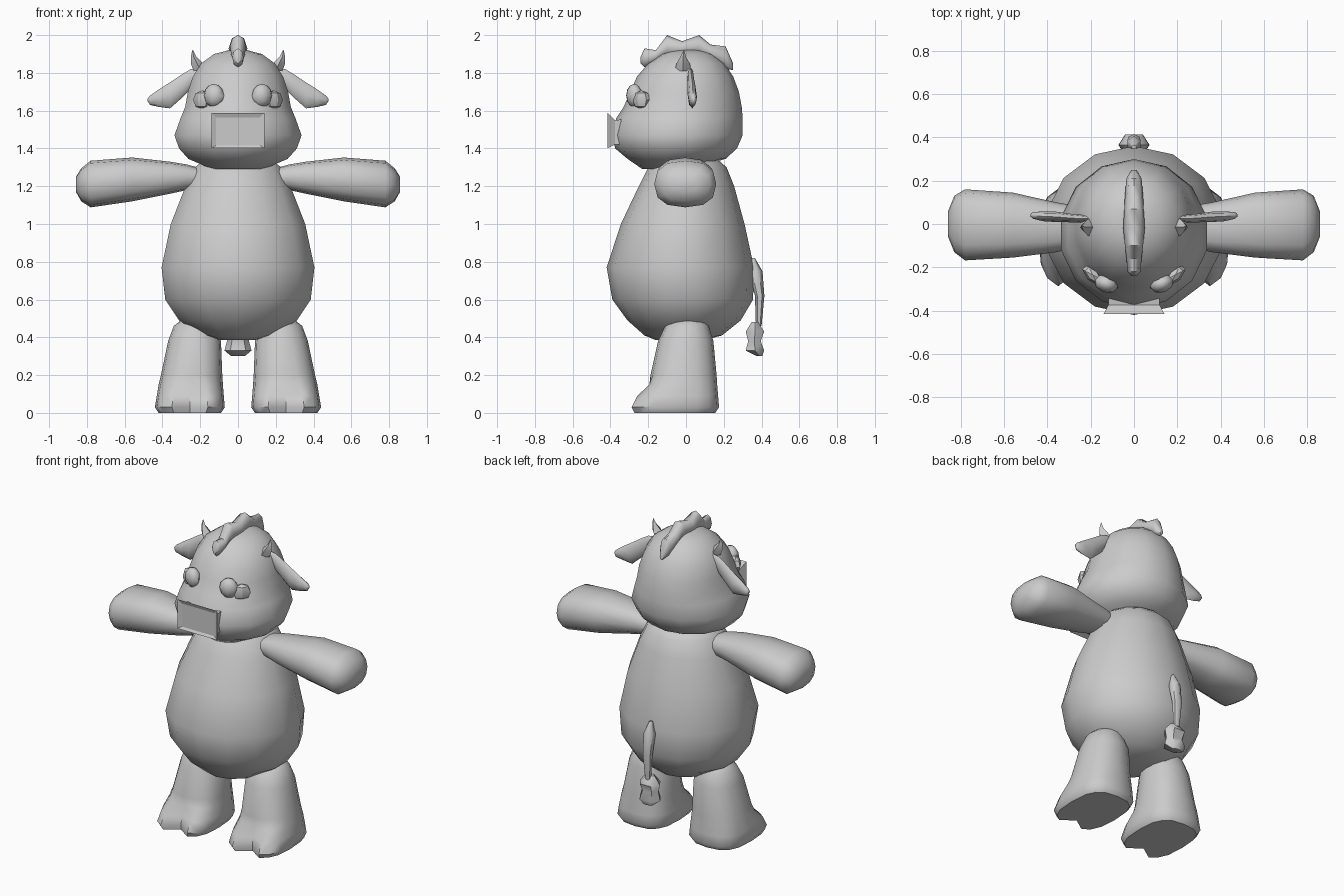
import bpy, bmesh, math
from mathutils import Vector, Matrix


def finish(name, bm, angle=50, mirror=False):
    bmesh.ops.recalc_face_normals(bm, faces=bm.faces)
    me = bpy.data.meshes.new(name)
    bm.to_mesh(me)
    bm.free()
    ob = bpy.data.objects.new(name, me)
    bpy.context.collection.objects.link(ob)
    bpy.ops.object.select_all(action='DESELECT')
    ob.select_set(True)
    bpy.context.view_layer.objects.active = ob
    bpy.ops.object.shade_smooth_by_angle(angle=math.radians(angle))
    if mirror:
        m = ob.modifiers.new("Mirror", 'MIRROR')
        m.use_mirror_merge = False
    return ob


def ring(axis, pos, a0, a1, b0, b1, n, p=2.0, phase=-90.0, notch=0.0):
    """Superellipse ring filling the bounds a0..a1, b0..b1 at pos along axis."""
    pts = []
    for i in range(n):
        t = math.radians(phase) + 2 * math.pi * i / n
        c, s = math.cos(t), math.sin(t)
        a = (a0 + a1) / 2 + (a1 - a0) / 2 * math.copysign(abs(c) ** (2 / p), c)
        b = (b0 + b1) / 2 + (b1 - b0) / 2 * math.copysign(abs(s) ** (2 / p), s)
        if i == 0:
            b += notch
        pts.append(Vector({'x': (pos, a, b), 'y': (a, pos, b), 'z': (a, b, pos)}[axis]))
    return pts


def loft(name, rings, angle=50, mirror=False):
    bm = bmesh.new()
    vs = [[bm.verts.new(p) for p in r] for r in rings]
    n = len(vs[0])
    for lo, hi in zip(vs, vs[1:]):
        for i in range(n):
            j = (i + 1) % n
            bm.faces.new((lo[i], lo[j], hi[j], hi[i]))
    bm.faces.new(vs[0])
    bm.faces.new(vs[-1])
    return finish(name, bm, angle, mirror)


# Pear-shaped body: z, half width, front y, back y
body = [(.385, .09, -.16, .10), (.41, .19, -.22, .19), (.49, .32, -.31, .29),
        (.60, .395, -.39, .355), (.77, .415, -.42, .36), (1.0, .365, -.345, .31),
        (1.2, .285, -.25, .255), (1.3, .235, -.2, .215), (1.34, .18, -.15, .17)]
loft("body", [ring('z', z, -w, w, f, b, 14) for z, w, f, b in body], 60)

# Head with wide cheeks
head = [(1.29, .14, -.23, .02), (1.345, .27, -.31, .21), (1.40, .32, -.375, .27),
        (1.47, .345, -.39, .3), (1.56, .312, -.37, .3), (1.62, .287, -.33, .295),
        (1.70, .272, -.295, .28), (1.78, .245, -.26, .25), (1.85, .2, -.2, .205),
        (1.9, .13, -.13, .14), (1.92, .05, -.06, .08)]
loft("head", [ring('z', z, -w, w, f, b, 14) for z, w, f, b in head], 60)

# Flat snout plate with a raised rim
snout = [(-.3, .12, 1.42, 1.56), (-.375, .12, 1.42, 1.55),
         (-.415, .142, 1.40, 1.59), (-.405, .118, 1.415, 1.565)]
loft("snout", [ring('y', y, -w, w, a, b, 4, 60, 45) for y, w, a, b in snout], 20)

# Crest of hair along the top of the head: y, low z, high z, half width
crest = [(-.24, 1.85, 1.885, .012), (-.22, 1.83, 1.93, .03), (-.16, 1.86, 1.92, .035),
         (-.10, 1.88, 2.0, .042), (-.02, 1.89, 1.968, .05), (.07, 1.89, 2.0, .045),
         (.13, 1.87, 1.95, .042), (.21, 1.82, 1.94, .035), (.25, 1.815, 1.85, .012)]
loft("hair_crest", [ring('y', y, -w, w, a, b, 8) for y, a, b, w in crest], 50)

# Drooping ears
ear = [(.21, 1.77, 1.825, .012, .025), (.25, 1.715, 1.82, .018, .025),
       (.30, 1.665, 1.79, .02, .028), (.36, 1.612, 1.75, .024, .033),
       (.42, 1.62, 1.712, .022, .035), (.465, 1.63, 1.68, .016, .04),
       (.478, 1.65, 1.665, .006, .04)]
loft("ear", [ring('x', x, y - w, y + w, a, b, 8) for x, a, b, w, y in ear], 50, True)

# Small horns, four-sided
horn = [(1.81, .16, .235, -.06, .03), (1.85, .185, .25, -.05, .02),
        (1.885, .22, .25, -.03, .0), (1.92, .238, .242, -.012, -.01)]
loft("horn", [ring('z', z, a, b, f, k, 4) for z, a, b, f, k in horn], 30, True)


# Eyes and the brow-like folds beside them
def blob(name, loc, size, turn, u, v, angle):
    bm = bmesh.new()
    mat = (Matrix.Translation(loc) @ Matrix.Rotation(math.radians(turn), 4, 'Z')
           @ Matrix.Diagonal((*size, 1)))
    bmesh.ops.create_uvsphere(bm, u_segments=u, v_segments=v, radius=1, matrix=mat)
    finish(name, bm, angle, True)


blob("eye", (.128, -.275, 1.68), (.057, .042, .062), 20, 8, 6, 50)
blob("eye_fold", (.19, -.235, 1.657), (.06, .032, .05), 45, 6, 4, 30)

# Arms held straight out: x, front y, back y, low z, high z
arm = [(.18, -.08, .06, 1.2, 1.29), (.27, -.11, .085, 1.18, 1.315),
       (.36, -.13, .1, 1.16, 1.33), (.56, -.155, .145, 1.12, 1.352),
       (.78, -.168, .16, 1.088, 1.335), (.83, -.13, .13, 1.12, 1.295),
       (.858, -.06, .06, 1.17, 1.25)]
loft("arm", [ring('x', x, f, k, a, b, 12, 2.5) for x, f, k, a, b in arm], 60, True)

# Legs with cloven feet: z, inner x, outer x, front y, back y, cleft depth, squareness
leg = [(.0, .09, .42, -.285, .155, .07, 2.9), (.03, .07, .44, -.3, .175, .085, 2.9),
       (.09, .075, .43, -.27, .17, .06, 2.8), (.15, .08, .42, -.205, .165, .02, 2.5),
       (.2, .083, .408, -.188, .162, 0, 2.3), (.38, .09, .37, -.148, .145, 0, 2.2),
       (.46, .115, .34, -.11, .12, 0, 2), (.5, .16, .29, -.06, .085, 0, 2)]
loft("leg", [ring('z', z, a, b, f, k, 16, p, -90, d) for z, a, b, f, k, d, p in leg], 50, True)

# Tail and its tuft: z, half width, front y, back y
tail = [(.46, .018, .37, .40), (.62, .03, .365, .415), (.75, .035, .33, .405),
        (.82, .01, .345, .365)]
loft("tail", [ring('z', z, -w, w, f, k, 6) for z, w, f, k in tail], 60)
tuft = [(.3, .035, .375, .405), (.33, .072, .31, .42), (.38, .058, .325, .40),
        (.43, .07, .31, .42), (.48, .03, .345, .385)]
loft("tail_tuft", [ring('z', z, -w, w, f, k, 6, 2.4, 0) for z, w, f, k in tuft], 50)
